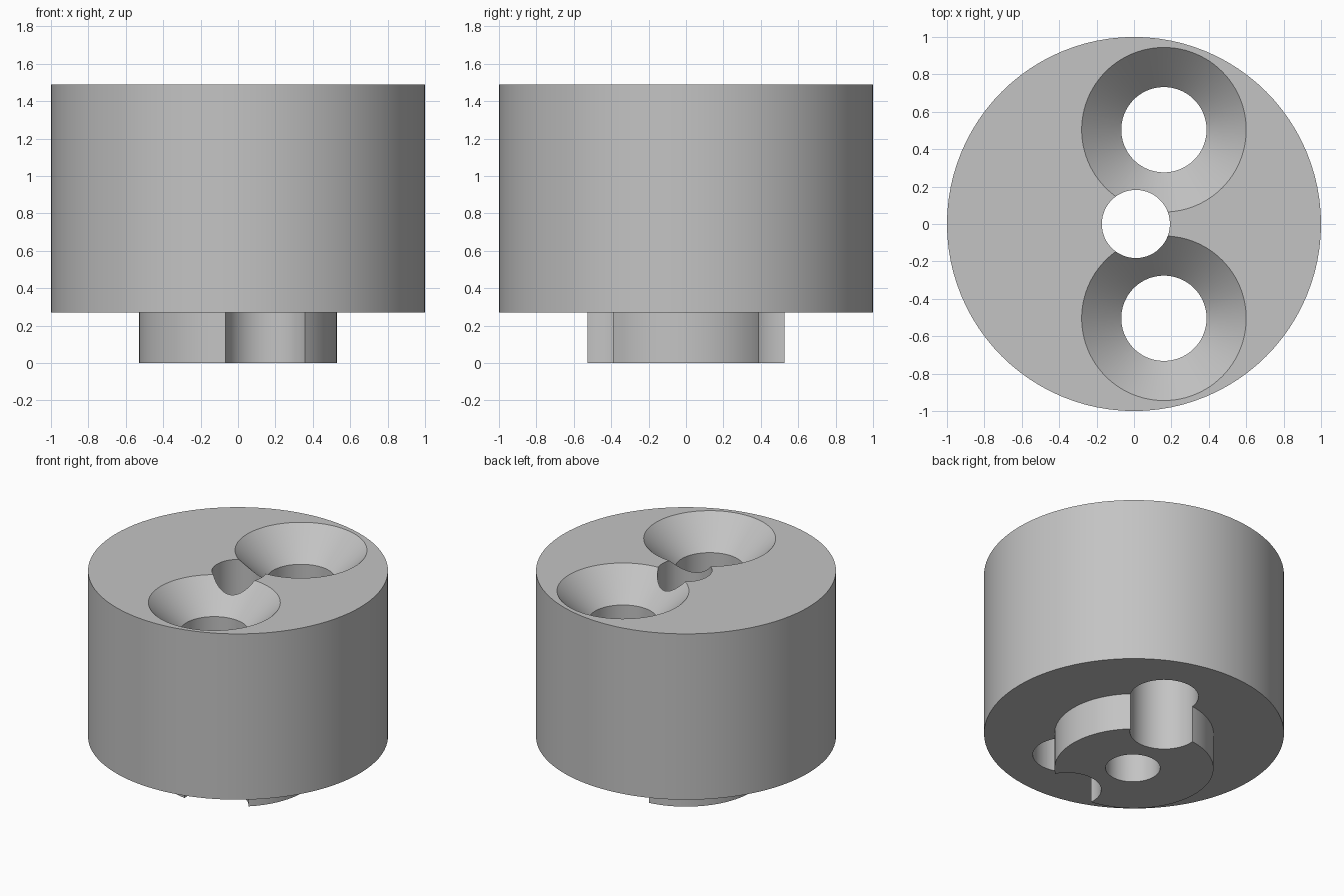
import bpy, bmesh, math

cube = bpy.data.objects.get("Cube")
if cube:
    bpy.data.objects.remove(cube, do_unlink=True)

grey = bpy.data.materials.new("light_grey")
grey.use_nodes = True
colour = (0.55, 0.55, 0.55, 1)
grey.diffuse_color = colour
grey.node_tree.nodes["Principled BSDF"].inputs["Base Color"].default_value = colour

BASE, TOP = 0.27, 1.49


def lathe(name, profile, x=0, y=0, sides=96):
    """Solid of revolution from (radius, height) points, closed by flat caps."""
    bm = bmesh.new()
    rings = []
    for r, z in profile:
        rings.append([bm.verts.new((x + r * math.cos(math.tau * i / sides),
                                    y + r * math.sin(math.tau * i / sides), z))
                      for i in range(sides)])
    for a, b in zip(rings, rings[1:]):
        for i in range(sides):
            j = (i + 1) % sides
            bm.faces.new((a[i], a[j], b[j], b[i]))
    bm.faces.new(rings[0][::-1])
    bm.faces.new(rings[-1])
    bmesh.ops.recalc_face_normals(bm, faces=bm.faces)
    mesh = bpy.data.meshes.new(name)
    bm.to_mesh(mesh)
    bm.free()
    mesh.materials.append(grey)
    ob = bpy.data.objects.new(name, mesh)
    bpy.context.collection.objects.link(ob)
    return ob


# Round body with a narrower boss underneath
body = lathe("stepped_round_body", [(0.53, 0), (0.53, BASE), (1, BASE), (1, TOP)])

# Centre bore and a mirrored pair of countersunk screw holes
cutters = [lathe("centre_bore_cutter", [(0.182, -0.1), (0.182, TOP + 0.1)], 0.01)]
for side in (-1, 1):
    cutters.append(lathe("countersunk_hole_cutter",
                         [(0.228, -0.1), (0.228, TOP - 0.21), (0.44, TOP), (0.54, TOP + 0.1)],
                         0.16, side * 0.504))

bpy.context.view_layer.objects.active = body
for cutter in cutters:
    cutter.hide_render = True
    mod = body.modifiers.new("hole", 'BOOLEAN')
    mod.operation = 'DIFFERENCE'
    mod.solver = 'EXACT'
    mod.object = cutter
    bpy.ops.object.modifier_apply(modifier=mod.name)
    bpy.data.objects.remove(cutter, do_unlink=True)

# Smooth round walls, crisp rims
bpy.ops.object.select_all(action='DESELECT')
body.select_set(True)
bpy.ops.object.shade_smooth_by_angle(angle=math.radians(30))
